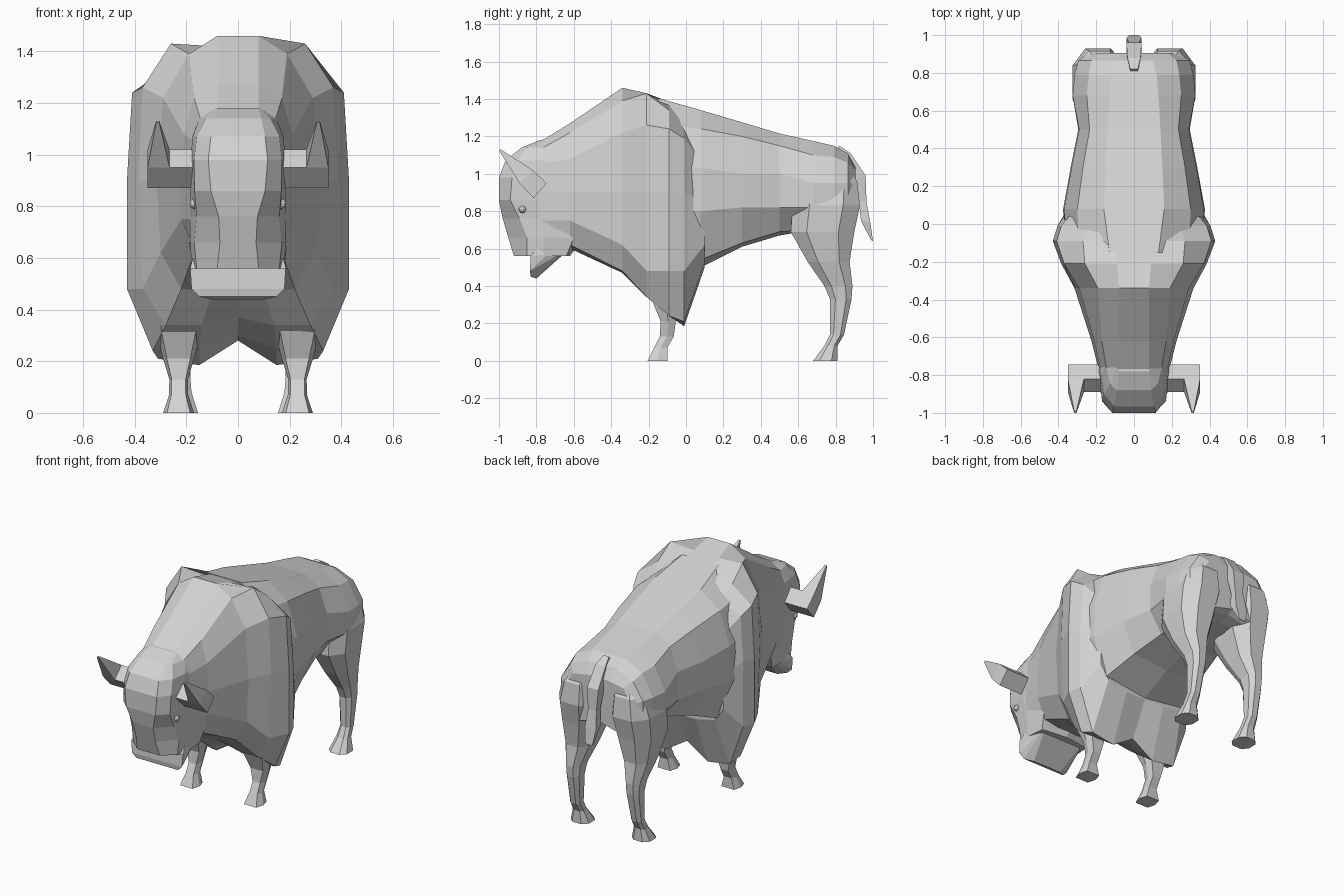
import bpy, bmesh, math
from mathutils import Vector

mat = bpy.data.materials.new("pale grey")
mat.diffuse_color = (0.65, 0.65, 0.65, 1)


def finish(name, bm):
    bmesh.ops.remove_doubles(bm, verts=bm.verts, dist=0.0005)
    bmesh.ops.recalc_face_normals(bm, faces=bm.faces)
    me = bpy.data.meshes.new(name)
    bm.to_mesh(me)
    bm.free()
    me.materials.append(mat)
    ob = bpy.data.objects.new(name, me)
    bpy.context.collection.objects.link(ob)
    return ob


def loft(name, rings):
    # skin a list of equal-length closed rings and cap both ends
    bm = bmesh.new()
    vs = [[bm.verts.new(p) for p in r] for r in rings]
    n = len(vs[0])
    for a, b in zip(vs, vs[1:]):
        for i in range(n):
            j = (i + 1) % n
            bm.faces.new((a[i], a[j], b[j], b[i]))
    bm.faces.new(vs[0])
    bm.faces.new(vs[-1])
    return finish(name, bm)


def mirrored(half):
    # half outline ending on the centre line -> full outline
    return half + [(-x, v) for x, v in reversed(half[:-1])]


def hull(name, pts):
    bm = bmesh.new()
    for p in pts:
        bm.verts.new(p)
    bmesh.ops.convex_hull(bm, input=bm.verts[:])
    return finish(name, bm)


# woolly shoulders and neck: cross-sections (x, z) along y
mane = [
    (-0.80, [(.08, 1.16), (.14, 1.12), (.17, 1.05), (.18, .9), (.18, .75), (.15, .6), (.07, .57), (0, .57)]),
    (-0.62, [(.08, 1.27), (.17, 1.22), (.21, 1.08), (.225, .9), (.22, .75), (.17, .62), (.08, .6), (0, .6)]),
    (-0.34, [(.08, 1.46), (.19, 1.39), (.29, 1.22), (.315, .9), (.30, .62), (.22, .48), (.1, .47), (0, .47)]),
    (-0.21, [(.09, 1.42), (.26, 1.43), (.37, 1.26), (.385, .9), (.37, .48), (.28, .34), (.14, .34), (0, .37)]),
    (-0.09, [(.1, 1.385), (.27, 1.34), (.41, 1.24), (.43, .9), (.43, .48), (.33, .24), (.15, .25), (0, .3)]),
    (-0.01, [(.1, 1.35), (.24, 1.27), (.385, 1.19), (.405, .9), (.405, .48), (.31, .21), (.15, .185), (0, .28)]),
    (0.10, [(.1, 1.2), (.2, 1.15), (.29, 1.05), (.33, .85), (.34, .62), (.28, .53), (.14, .5), (0, .5)]),
]
loft("shoulder_mane", [[(x, y, z) for x, z in mirrored(h)] for y, h in mane])

# barrel and rump
body = [
    (-0.15, [(.13, 1.405), (.29, 1.27), (.36, 1.05), (.37, .8), (.3, .55), (0, .45)]),
    (0.08, [(.16, 1.34), (.30, 1.24), (.37, 1.03), (.375, .8), (.30, .54), (0, .50)]),
    (0.30, [(.15, 1.275), (.27, 1.2), (.33, 1.0), (.335, .82), (.25, .63), (0, .61)]),
    (0.50, [(.14, 1.215), (.235, 1.15), (.29, 1.0), (.295, .82), (.21, .69), (0, .67)]),
    (0.68, [(.13, 1.175), (.25, 1.1), (.325, .95), (.325, .82), (.2, .70), (0, .70)]),
    (0.79, [(.12, 1.15), (.24, 1.09), (.315, .95), (.315, .82), (.18, .70), (0, .72)]),
    (0.865, [(.10, 1.11), (.225, 1.06), (.295, .95), (.295, .8), (.17, .70), (0, .74)]),
    (0.905, [(.07, 1.04), (.18, 1.02), (.24, .93), (.24, .8), (.15, .72), (0, .76)]),
]
loft("hind_body", [[(x, y, z) for x, z in mirrored(h)] for y, h in body])

# head: outlines (x, y) stacked along z
head = [
    (.56, [(.08, -.92), (.16, -.85), (.18, -.76), (.17, -.64), (0, -.62)]),
    (.66, [(.07, -.95), (.17, -.85), (.185, -.76), (.19, -.6), (0, -.55)]),
    (.76, [(.075, -.98), (.16, -.89), (.185, -.78), (.19, -.6), (0, -.55)]),
    (.86, [(.105, -1.0), (.168, -.94), (.185, -.8), (.19, -.6), (0, -.55)]),
    (.98, [(.115, -1.0), (.17, -.93), (.185, -.8), (.19, -.6), (0, -.55)]),
    (1.07, [(.105, -.965), (.16, -.9), (.175, -.8), (.18, -.6), (0, -.55)]),
    (1.14, [(.09, -.88), (.125, -.85), (.15, -.75), (.14, -.6), (0, -.55)]),
    (1.18, [(.08, -.78), (.09, -.75), (.10, -.7), (.10, -.6), (0, -.55)]),
]
loft("head", [[(x, y, z) for x, y in mirrored(h)] for z, h in head])

# beard under the chin
beard = [(.185, -.83, .56), (.18, -.835, .48), (.15, -.83, .45), (.10, -.80, .44),
         (.13, -.72, .53), (.18, -.74, .57), (.15, -.62, .60), (.17, -.78, .62)]
hull("beard", [(s * x, y, z) for s in (1, -1) for x, y, z in beard])


OCTAGON = [(1, .5), (.5, 1), (-.5, 1), (-1, .5), (-1, -.5), (-.5, -1), (.5, -1), (1, -.5)]
HEXAGON = [(.75, 1), (-.75, 1), (-1, 0), (-.75, -1), (.75, -1), (1, 0)]


def leg(name, side, rows, section):
    # rows: z, front y, back y, centre x, half width
    rings = []
    for z, y0, y1, cx, hw in rows:
        c, hy = (y0 + y1) / 2, (y1 - y0) / 2
        rings.append([(side * (cx + hw * u), c + hy * v, z) for u, v in section])
    loft(name, rings)


hind = [(1.05, .70, .85, .16, .06), (.96, .64, .915, .18, .11), (.83, .57, .93, .19, .135),
        (.69, .56, .90, .20, .12), (.53, .65, .875, .21, .085), (.40, .74, .89, .215, .05),
        (.33, .77, .885, .215, .045), (.14, .77, .845, .22, .035), (.08, .74, .81, .22, .04),
        (0, .68, .81, .22, .065)]
fore = [(.55, -.26, .02, .23, .10), (.32, -.18, -.04, .23, .09), (.21, -.135, -.055, .23, .06),
        (.13, -.14, -.065, .23, .036), (.07, -.17, -.10, .23, .037), (0, -.205, -.10, .23, .06)]

# parts in left and right pairs
for label, s in (("left", 1), ("right", -1)):
    leg("hind_leg_" + label, s, hind, OCTAGON)
    leg("front_leg_" + label, s, fore, HEXAGON)

    # horn: crosswise bar, then a forward and upward spike
    bar = [(-.745, .95), (-.815, .87), (-.89, .95), (-.82, 1.02)]
    hull("horn_base_" + label, [(s * x, y, z) for x in (.12, .27) for y, z in bar])
    spike = [(x, y, z) for x in (.265, .35) for y, z in bar]
    spike += [(x, y, z) for x in (.305, .317) for y, z in ((-1.0, 1.125), (-.99, 1.13))]
    hull("horn_spike_" + label, [(s * x, y, z) for x, y, z in spike])

    # eye
    bm = bmesh.new()
    bmesh.ops.create_icosphere(bm, subdivisions=2, radius=.02)
    bmesh.ops.translate(bm, verts=bm.verts, vec=Vector((s * .168, -.875, .81)))
    finish("eye_" + label, bm)

# tail: flat strip hanging behind the rump (inner y z, outer y z, half width)
tail = [(.80, 1.13, .82, 1.15, .02), (.86, 1.06, .88, 1.11, .035), (.90, .97, .96, .99, .04),
        (.925, .85, .965, .85, .03), (.935, .75, .985, .74, .04), (.99, .645, 1.0, .64, .025)]
loft("tail", [[(-w, a, b), (w, a, b), (w, c, d), (-w, c, d)] for a, b, c, d, w in tail])
